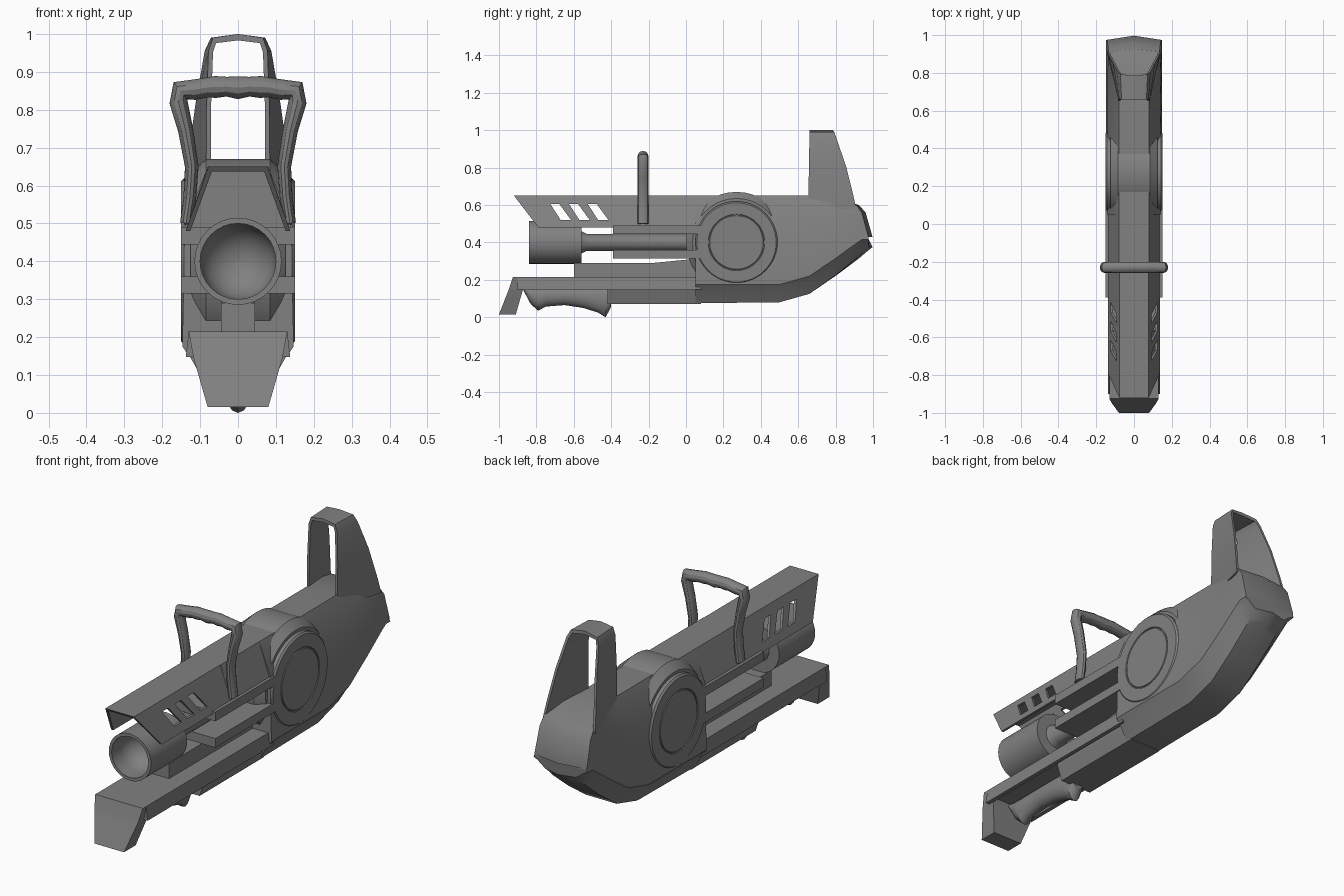
import bpy, bmesh, math
from mathutils import Vector

if "Cube" in bpy.data.objects:
    bpy.data.objects.remove(bpy.data.objects["Cube"])

grey = bpy.data.materials.new("mid_grey")
grey.diffuse_color = (0.22, 0.22, 0.22, 1)
grey.use_nodes = True
grey.node_tree.nodes["Principled BSDF"].inputs["Base Color"].default_value = grey.diffuse_color


def make(name, verts, faces, smooth=True):
    me = bpy.data.meshes.new(name)
    me.from_pydata([tuple(v) for v in verts], [], faces)
    bm = bmesh.new()
    bm.from_mesh(me)
    bmesh.ops.remove_doubles(bm, verts=bm.verts, dist=0.0001)
    bmesh.ops.recalc_face_normals(bm, faces=bm.faces)
    bm.to_mesh(me)
    bm.free()
    me.materials.append(grey)
    ob = bpy.data.objects.new(name, me)
    bpy.context.collection.objects.link(ob)
    if smooth:
        bpy.ops.object.select_all(action='DESELECT')
        ob.select_set(True)
        bpy.context.view_layer.objects.active = ob
        bpy.ops.object.shade_smooth_by_angle(angle=math.radians(30))
    return ob


def loft(name, rings, smooth=True):
    """Skin closed rings of equal length and cap both ends."""
    n = len(rings[0])
    verts = [v for r in rings for v in r]
    faces = [(i * n + j, i * n + (j + 1) % n, (i + 1) * n + (j + 1) % n, (i + 1) * n + j)
             for i in range(len(rings) - 1) for j in range(n)]
    faces += [tuple(range(n)), tuple(range(len(verts) - n, len(verts)))]
    return make(name, verts, faces, smooth)


def box(name, x, y0, y1, z0, z1):
    return loft(name, [[(-x, y, z0), (x, y, z0), (x, y, z1), (-x, y, z1)] for y in (y0, y1)], False)


def lathe(name, profile, centre, axis, n=32):
    """Turn (radius, distance) pairs around the x or y axis."""
    rings = []
    for r, d in profile:
        ring = []
        for k in range(n):
            a = 2 * math.pi * k / n
            c, s = max(r, 0.001) * math.cos(a), max(r, 0.001) * math.sin(a)
            off = (d, c, s) if axis == 'x' else (c, d, s)
            ring.append(Vector(centre) + Vector(off))
        rings.append(ring)
    return loft(name, rings)


def mirrored(half):
    """Close an (x, z) half outline by mirroring it across x."""
    return half + [(-x, z) for x, z in reversed(half)]


# Rear body: sections along y, pointed at the back
rings = []
for y, xt, zt, zs, zb, z0, bulge in [
        (0.05, .08, .65, .50, .145, .075, 0), (0.50, .08, .65, .50, .145, .08, 0),
        (0.66, .08, .65, .50, .19, .125, 0), (0.80, .105, .635, .50, .285, .225, .005),
        (0.91, .135, .60, .49, .365, .315, .015), (0.94, .138, .56, .47, .385, .345, .02),
        (0.975, .143, .43, .42, .405, .375, .022)]:
    half = [(xt, zt), (.14, zs), (.147, min(zb + .03, zs - .005)), (.125, zb), (.085, z0)]
    ring = [(0, y + bulge, zt)] + [(x, y, z) for x, z in half] + [(0, y + bulge, z0)]
    ring += [(-x, y, z) for x, z in reversed(half)]
    rings.append(ring)
loft("rear_body", rings)

# Middle body with sloped sides
loft("middle_body", [[(x, y, z) for x, z in mirrored([(.08, .65), (.135, .49)])]
                     for y in (-.25, .08)], False)

# Front cover: thin open channel with a slanted nose
outline = [(.078, .65), (.138, .48), (.126, .48), (.069, .637)]
outline = mirrored(outline)
cover = loft("front_cover", [
    [(x, -.92 + (.65 - z) * .77, z) for x, z in outline],
    [(x, -.22, z) for x, z in outline]], False)
# Slanted vents cut through both sides of the cover
for i in range(3):
    y = -.725 + .1 * i
    quad = [(y, .605), (y + .048, .605), (y + .11, .52), (y + .055, .52)]
    cutter = loft("vent_cutter", [[(x, a, z) for a, z in quad] for x in (-.3, .3)], False)
    cutter.hide_render = True
    mod = cover.modifiers.new("vent", 'BOOLEAN')
    mod.operation, mod.solver, mod.object = 'DIFFERENCE', 'EXACT', cutter
    bpy.context.view_layer.objects.active = cover
    bpy.ops.object.modifier_apply(modifier=mod.name)
    bpy.data.objects.remove(cutter)

# Rails above and below the rod
box("upper_rail", .15, -.39, .10, .445, .49)
box("lower_rail", .15, -.39, .10, .315, .36)

# Barrel with a hollow bowl and a rod behind it
bowl = [(.1 * math.cos(a), -.77 + .1 * math.sin(a)) for a in
        [math.radians(15 * k) for k in range(7)]]
lathe("barrel", [(.045, .1), (.045, -.53), (.06, -.56), (.115, -.56), (.115, -.84), (.1, -.84)]
      + bowl, (0, 0, .4), 'y')

# Round side discs with a groove, and the wider hub between them
side = [(0, .15), (.143, .15), (.145, .146), (.149, .146), (.151, .15), (.212, .15),
        (.22, .142), (.22, .1)]
lathe("side_discs", side + [(r, -d) for r, d in reversed(side)], (0, .27, .4), 'x', 48)
lathe("hub", [(0, .125), (.235, .125), (.27, .085), (.27, -.085), (.235, -.125), (0, -.125)],
      (0, .27, .4), 'x', 40)

# Central spine under the barrel
spine = [(-.6, .21), (-.6, .29), (-.18, .29), (.08, .315), (.08, .21)]
loft("spine", [[(x, y, z) for y, z in spine] for x in (-.045, .045)], False)

# Lower beam, keel and front foot
beam = mirrored([(.13, .215), (.138, .147), (.118, .147), (.108, .165)])
loft("lower_beam", [[(x, y, z) for x, z in beam] for y in (-.90, .08)], False)
keel = mirrored([(.11, .17), (.11, .145), (.085, .072)])
loft("keel", [[(x, y, z) for x, z in keel] for y in (-.42, .08)], False)
foot = [(.13, -.925, -.84, .215), (.118, -.948, -.872, .147), (.08, -1, -.91, .015)]
loft("front_foot", [[(-x, y0, z), (x, y0, z), (x, y1, z), (-x, y1, z)]
                    for x, y0, y1, z in foot], False)

# Hand grip hanging from the beam
rings = []
for y, bottom, w in [(-.87, .145, .03), (-.83, .07, .04), (-.79, .035, .045), (-.75, .057, .042),
                     (-.65, .065, .042), (-.55, .05, .045), (-.47, .025, .045),
                     (-.43, 0, .04), (-.40, .055, .04)]:
    mid, h = (.17 + bottom) / 2, (.17 - bottom) / 2
    rings.append([(w * math.cos(k * math.pi / 8), y, mid + h * math.sin(k * math.pi / 8))
                  for k in range(16)])
loft("hand_grip", rings)

# Carry handle: swept tube with finger waves
half = [(.137, .50, .016), (.127, .57, .017), (.122, .65, .018), (.138, .745, .02),
        (.157, .82, .024), (.152, .85, .029), (.115, .853, .027), (.08, .859, .026),
        (.06, .86, .029), (.03, .861, .026)]
path = half + [(0, .858, .03)] + [(-x, z, r) for x, z, r in reversed(half)]
rings = []
for i, (x, z, r) in enumerate(path):
    a, b = path[max(i - 1, 0)], path[min(i + 1, len(path) - 1)]
    t = Vector((b[0] - a[0], 0, b[1] - a[1])).normalized()
    n = Vector((-t.z, 0, t.x))
    rings.append([Vector((x, -.23, z)) + n * r * math.cos(k * math.pi / 6)
                  + Vector((0, .029 * math.sin(k * math.pi / 6), 0)) for k in range(12)])
loft("carry_handle", rings)
for s in (-1, 1):
    lathe("handle_pin", [(0, s * .08), (.018, s * .08), (.018, s * .142), (0, s * .142)],
          (0, -.23, .515), 'x', 12)

# Shoulder arch: thin flared legs joined by a bridge
# (front x, front y, rear x, rear y, z, inset x, drop z)
half = [(.08, .655, .143, .91, .58, .012, 0), (.084, .655, .135, .895, .65, .012, 0),
        (.083, .657, .113, .855, .81, .012, 0), (.078, .66, .088, .805, .955, .012, .004),
        (.066, .66, .072, .793, .99, .008, .014), (0, .66, 0, .785, 1.0, 0, .017)]
rings = [[(s * fx, fy, z), (s * rx, ry, z), (s * (rx - i), ry, z - d), (s * (fx - i), fy, z - d)]
         for s, part in ((1, half), (-1, half[-2::-1])) for fx, fy, rx, ry, z, i, d in part]
loft("shoulder_arch", rings)
